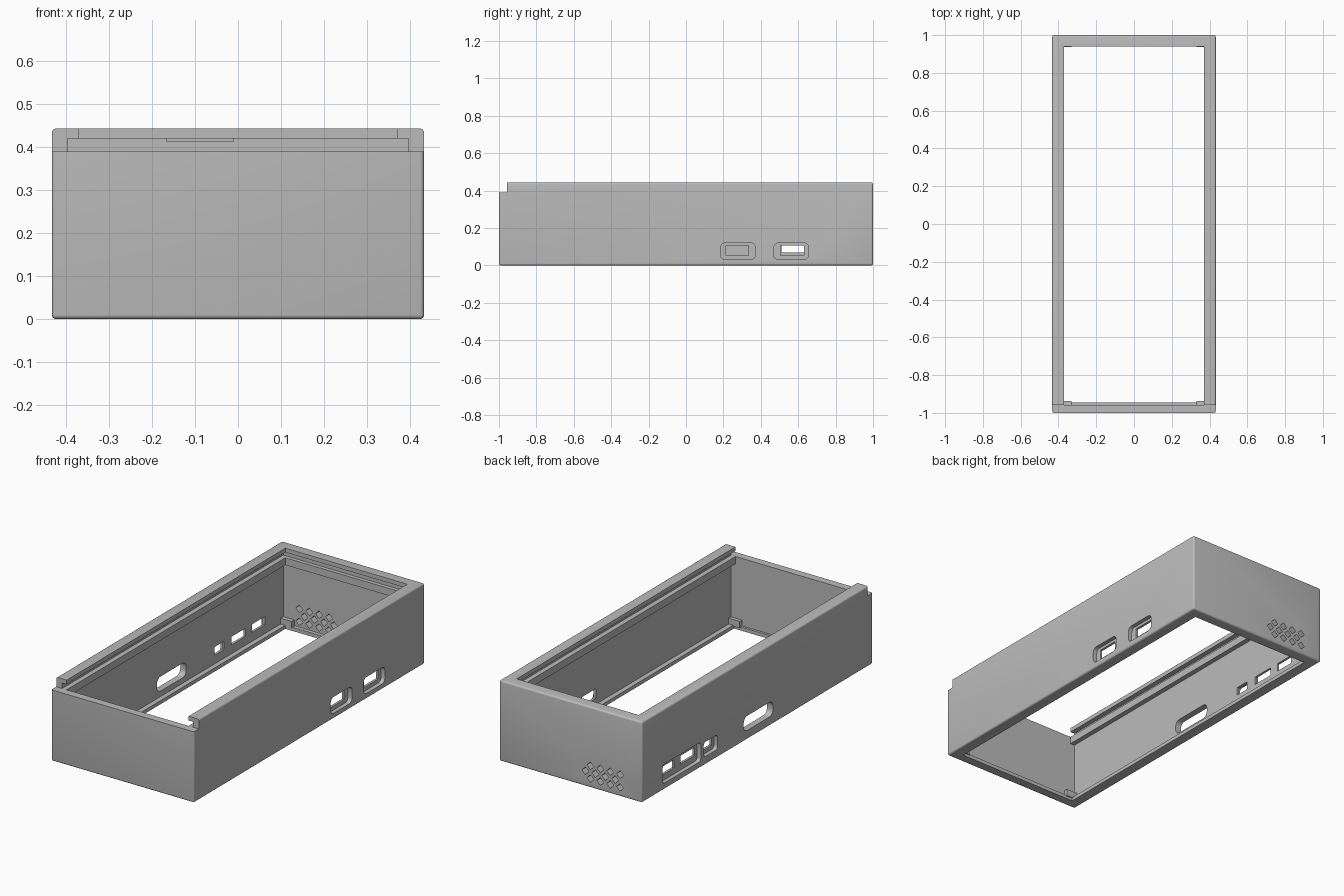
import bpy, bmesh, math
from mathutils import Matrix, Vector

cube = bpy.data.objects.get("Cube")
if cube:
    bpy.data.objects.remove(cube, do_unlink=True)

grey = bpy.data.materials.new("light_grey_plastic")
grey.use_nodes = True
colour = (0.5, 0.5, 0.5, 1)
grey.diffuse_color = colour
grey.node_tree.nodes["Principled BSDF"].inputs["Base Color"].default_value = colour


def box(name, x, y, z, radius=0, axis=None, spin=0):
    """Box from ranges; axis limits rounding to edges along that axis."""
    lo, hi = Vector((x[0], y[0], z[0])), Vector((x[1], y[1], z[1]))
    bm = bmesh.new()
    bmesh.ops.create_cube(bm, size=1)
    bmesh.ops.scale(bm, vec=hi - lo, verts=bm.verts)
    if radius:
        edges = [e for e in bm.edges if axis is None
                 or abs((e.verts[0].co - e.verts[1].co)[axis]) > 1e-4]
        bmesh.ops.bevel(bm, geom=edges, offset=radius, segments=4,
                        profile=0.5, affect='EDGES')
    if spin:
        bmesh.ops.rotate(bm, matrix=Matrix.Rotation(spin, 3, 'Y'), verts=bm.verts)
    bmesh.ops.translate(bm, vec=(lo + hi) / 2, verts=bm.verts)
    mesh = bpy.data.meshes.new(name)
    bm.to_mesh(mesh)
    bm.free()
    mesh.materials.append(grey)
    ob = bpy.data.objects.new(name, mesh)
    bpy.context.collection.objects.link(ob)
    return ob


W, H = 0.433, 0.443
case = box("case_shell", (-W, W), (-1, 1), (0, H), radius=0.01)


def cut(x, y, z, **kw):
    """Subtract a box from the case."""
    cutter = box("cutter", x, y, z, **kw)
    cutter.hide_render = True
    mod = case.modifiers.new("cut", 'BOOLEAN')
    mod.operation, mod.solver, mod.object = 'DIFFERENCE', 'EXACT', cutter
    bpy.context.view_layer.objects.active = case
    bpy.ops.object.modifier_apply(modifier=mod.name)
    bpy.data.objects.remove(cutter, do_unlink=True)


# Hollow inside: open shaft, cavity, rail opening, lid groove, front step
LIP, WALL, FRONT = 0.37, 0.397, -0.957
cut((-LIP, LIP), (-0.944, 0.939), (-0.2, 0.7))
cut((-WALL, WALL), (FRONT, 0.96), (0.02, 0.35))
cut((-LIP, LIP), (FRONT, 0.939), (0.1, 0.7))
cut((-WALL, WALL), (-1.2, 0.96), (0.39, 0.42))
cut((-LIP, LIP), (-1.2, 0.9), (0.4, 0.7))
cut((-0.6, 0.6), (-1.2, FRONT), (0.39, 0.7))

# Latch slot in the back of the lid groove
cut((-0.165, -0.01), (0.9, 0.975), (0.413, 0.42))

# Ports: rounded outer recess, then a through hole
RIGHT, LEFT = (0.41, 0.6), (-0.6, -0.41)
for recess, hole in [((0.185, 0.37), (0.215, 0.335)), ((0.47, 0.655), (0.505, 0.63))]:
    cut(RIGHT, recess, (0.03, 0.12), radius=0.025, axis=0)
    cut((0.38, 0.6), hole, (0.052, 0.105))
cut(LEFT, (0.49, 0.82), (0.035, 0.14), radius=0.015, axis=0)
cut(LEFT, (0.345, 0.465), (0.045, 0.125), radius=0.015, axis=0)
for hole in [(0.69, 0.8), (0.51, 0.633), (0.365, 0.445)]:
    cut((-0.6, -0.38), hole, (0.068, 0.113))
cut((-0.6, -0.38), (-0.135, 0.118), (0.05, 0.13), radius=0.03, axis=0)

# Speaker grille: staggered rows of diamond holes in the back wall
R = 0.015
for row in range(3):
    for col in range(4):
        cx = -0.3 + 0.06 * col + 0.03 * (row % 2)
        cz = 0.12 - 0.035 * row
        cut((cx - R, cx + R), (0.9, 1.1), (cz - R, cz + R), spin=math.pi / 4)

# Small retaining clips in the bottom corners
clips = []
for sx, side in ((1, "left"), (-1, "right")):
    for sy, end in ((1, "back"), (-1, "front")):
        clips.append(box(f"{end}_{side}_clip", sorted((sx * 0.33, sx * 0.405)),
                         sorted((sy * 0.937, sy * 0.965)), (0.015, 0.052)))

# Smooth the rounded edges, keep corners sharp
bpy.ops.object.select_all(action='DESELECT')
case.select_set(True)
bpy.context.view_layer.objects.active = case
bpy.ops.object.shade_smooth_by_angle(angle=math.radians(30))
